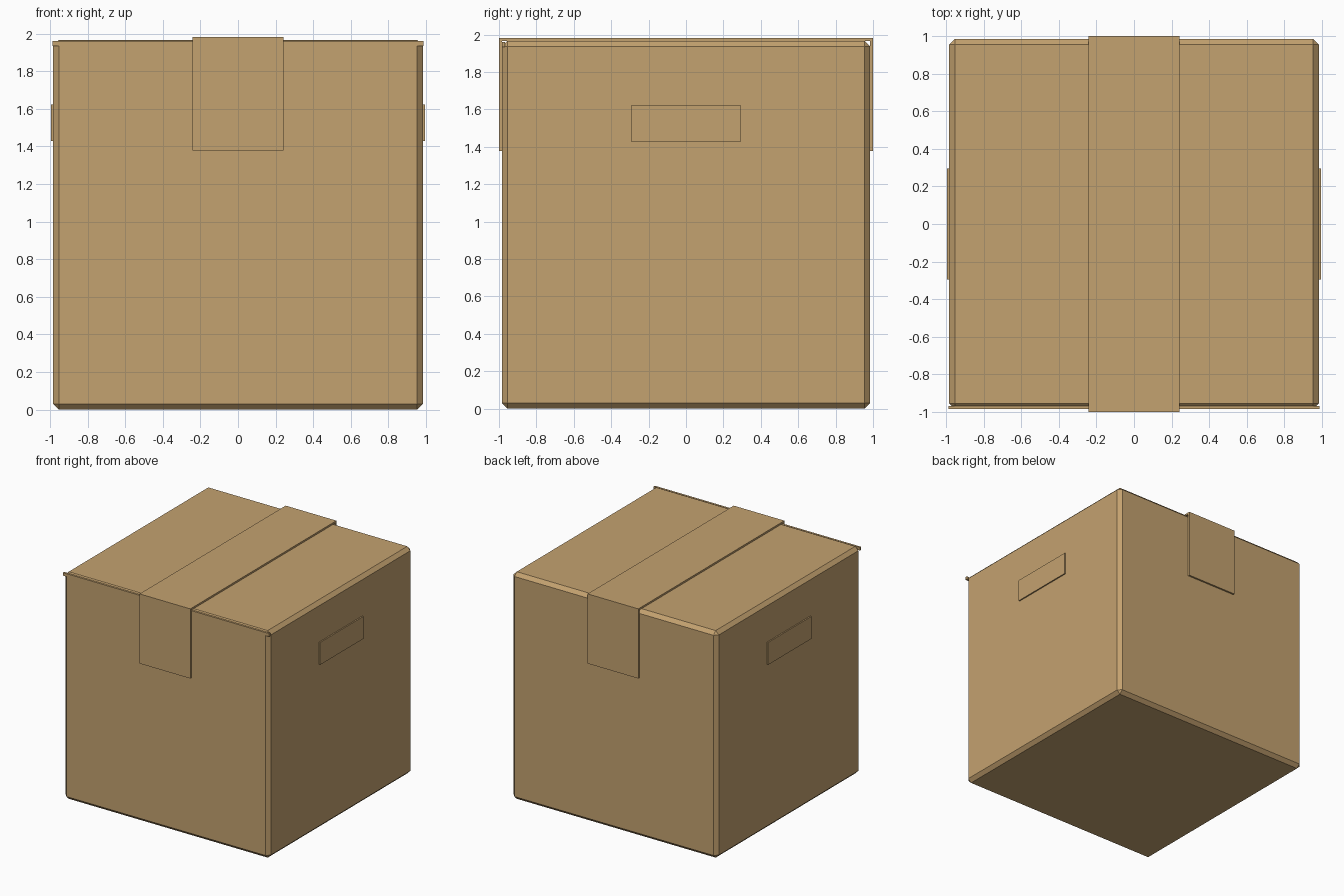
import bpy, bmesh

if "Cube" in bpy.data.objects:
    bpy.data.objects.remove(bpy.data.objects["Cube"])

card = bpy.data.materials.new("cardboard brown")
card.diffuse_color = (0.55, 0.36, 0.16, 1.0)
card.use_nodes = True
card.node_tree.nodes["Principled BSDF"].inputs["Base Color"].default_value = card.diffuse_color


def finish(name, bm):
    bmesh.ops.recalc_face_normals(bm, faces=bm.faces[:])
    me = bpy.data.meshes.new(name)
    bm.to_mesh(me)
    bm.free()
    me.materials.append(card)
    ob = bpy.data.objects.new(name, me)
    bpy.context.collection.objects.link(ob)
    return ob


def block(name, lo, hi, bevel=0.0):
    bm = bmesh.new()
    bmesh.ops.create_cube(bm, size=1.0)
    for v in bm.verts:
        for i in range(3):
            v.co[i] = hi[i] if v.co[i] > 0 else lo[i]
    if bevel:
        bmesh.ops.bevel(bm, geom=bm.edges[:], offset=bevel, segments=1,
                        profile=0.5, affect='EDGES')
    return finish(name, bm)


# Main carton with chamfered edges
block("carton", (-0.983, -0.985, 0), (0.983, 0.985, 1.966), 0.03)

# Thin lip along the front top edge
block("front_lip", (-0.988, -0.985, 1.934), (0.988, -0.968, 1.96))

# Raised hand-hold plates on both sides
for side, s in (("left", -1), ("right", 1)):
    xs = sorted((s * 0.97, s * 0.994))
    block(side + "_handle", (xs[0], -0.295, 1.428), (xs[1], 0.295, 1.622))

# Tape strip: U-shaped profile folded over the top, front and back
profile = [(-1.0, 1.378), (-1.0, 1.981), (1.0, 1.981), (1.0, 1.378),
           (0.985, 1.378), (0.985, 1.966), (-0.985, 1.966), (-0.985, 1.378)]
bm = bmesh.new()
face = bm.faces.new([bm.verts.new((-0.243, y, z)) for y, z in profile])
ext = bmesh.ops.extrude_face_region(bm, geom=[face])
bmesh.ops.translate(bm, vec=(0.486, 0, 0),
                    verts=[g for g in ext["geom"] if isinstance(g, bmesh.types.BMVert)])
finish("tape_strip", bm)
